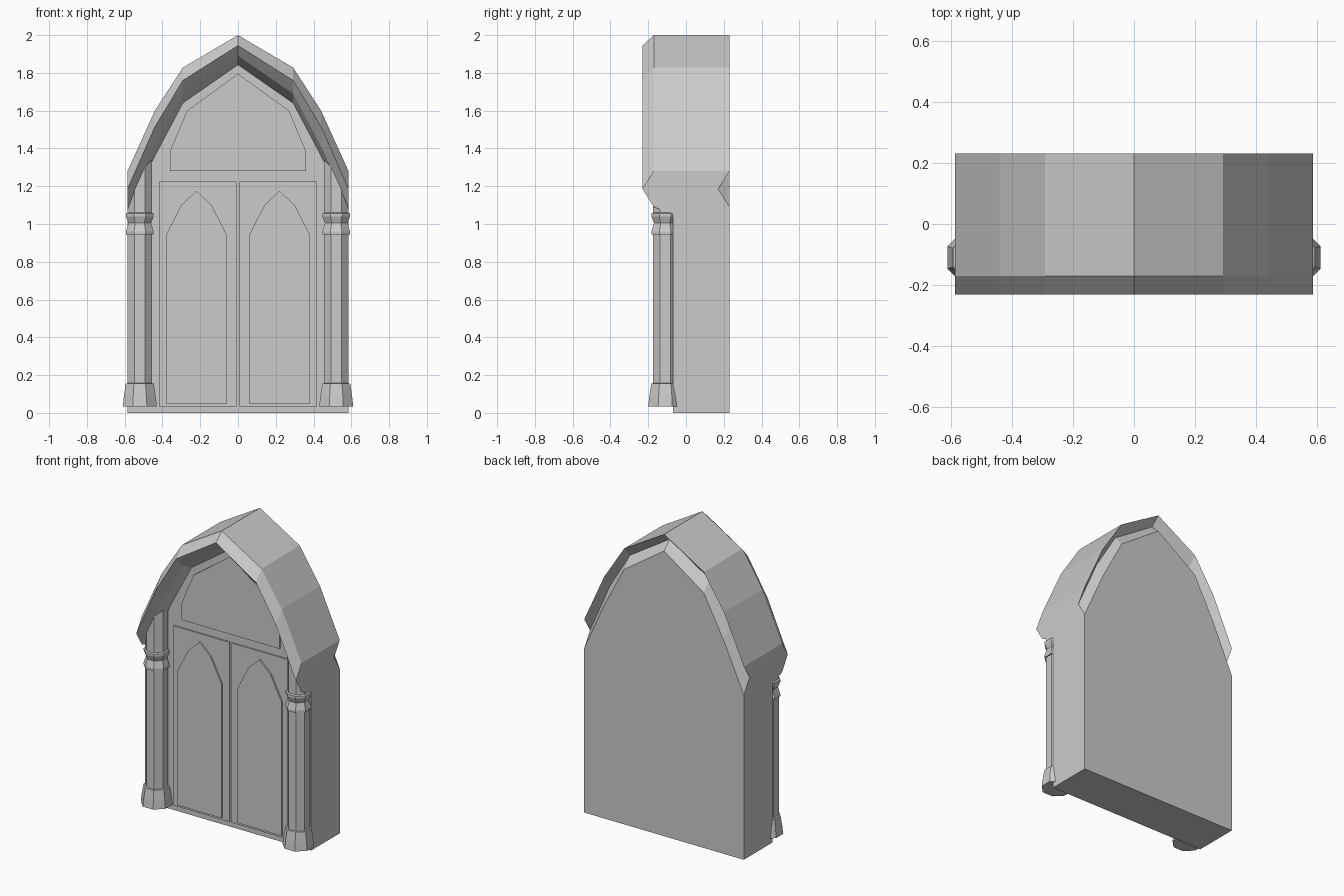
import bpy, bmesh, math

if "Cube" in bpy.data.objects:
    bpy.data.objects.remove(bpy.data.objects["Cube"])


def finish(name, bm):
    bmesh.ops.recalc_face_normals(bm, faces=bm.faces)
    me = bpy.data.meshes.new(name)
    bm.to_mesh(me)
    bm.free()
    ob = bpy.data.objects.new(name, me)
    bpy.context.collection.objects.link(ob)
    return ob


def slab(name, pts, y_front, y_back):
    """Extrude an x-z outline along y."""
    bm = bmesh.new()
    f = [bm.verts.new((x, y_front, z)) for x, z in pts]
    b = [bm.verts.new((x, y_back, z)) for x, z in pts]
    bm.faces.new(f)
    bm.faces.new(b[::-1])
    for i in range(len(pts)):
        j = (i + 1) % len(pts)
        bm.faces.new((f[i], b[i], b[j], f[j]))
    return finish(name, bm)


def mirrored(half):
    """Right half outline, ending on the centre line, to a full arch."""
    return half + [(-x, z) for x, z in half[-2::-1]]


# Wall and bevelled arch hood: arch outlines lofted from front to back
W = 0.585
outer = mirrored([(W, 1.28), (0.44, 1.60), (0.292, 1.828), (0, 2.0)])
ridge = mirrored([(W, 1.185), (0.44, 1.515), (0.292, 1.76), (0, 1.945)])
inner = mirrored([(W, 1.09), (0.44, 1.41), (0.292, 1.69), (0, 1.89)])
soffit = mirrored([(W, 1.05), (0.44, 1.36), (0.292, 1.64), (0, 1.843)])
sections = [(soffit, -0.07), (inner, -0.17), (ridge, -0.23), (outer, -0.17),
            (outer, 0.23), (ridge, 0.17), (inner, 0.23)]
bm = bmesh.new()
rows = [[bm.verts.new((x, y, z)) for x, z in arch] for arch, y in sections]
for a, b in zip(rows, rows[1:]):
    for i in range(len(a) - 1):
        bm.faces.new((a[i], a[i + 1], b[i + 1], b[i]))
fr, fl, br, bl = [bm.verts.new((x, y, 0)) for y in (-0.07, 0.23) for x in (W, -W)]
bm.faces.new(rows[0] + [fl, fr])
bm.faces.new(rows[-1] + [bl, br])
bm.faces.new([r[0] for r in rows] + [br, fr])
bm.faces.new([r[-1] for r in rows] + [bl, fl])
bm.faces.new((fr, fl, bl, br))
finish("arched_wall", bm)

# Panel above the doors
slab("arch_panel", mirrored([(0.36, 1.28), (0.36, 1.385), (0.27, 1.60), (0, 1.795)]),
     -0.08, -0.06)

# Doors with pointed panels
for s, side in ((-1, "left"), (1, "right")):
    slab(side + "_door", [(s * x, z) for x, z in
         ((0.008, 0.035), (0.418, 0.035), (0.418, 1.225), (0.008, 1.225))], -0.08, -0.06)
    lancet = mirrored([(0.162, 0.05), (0.162, 0.94), (0.08, 1.10), (0, 1.175)])
    slab(side + "_door_panel", [(s * 0.22 + x, z) for x, z in lancet], -0.09, -0.07)

# Octagonal columns: (flat-to-centre radius, height)
profile = [(0.09, 0.035), (0.084, 0.09), (0.074, 0.155), (0.065, 0.157), (0.065, 0.945),
           (0.073, 0.945), (0.073, 0.96), (0.06, 1.005), (0.073, 1.04), (0.073, 1.055),
           (0.065, 1.06), (0.065, 1.34)]
for s, side in ((-1, "left"), (1, "right")):
    bm = bmesh.new()
    rings = []
    for k, (r, z) in enumerate(profile):
        ring = []
        for i in range(8):
            t = math.pi * (i + 0.5) / 4
            R = r / math.cos(math.pi / 8)
            x = 0.52 + R * math.cos(t)
            # slope the hidden top so it stays inside the hood
            zz = z - (x - 0.455) if k == len(profile) - 1 else z
            ring.append(bm.verts.new((s * x, -0.11 + R * math.sin(t), zz)))
        rings.append(ring)
    for a, b in zip(rings, rings[1:]):
        for i in range(8):
            j = (i + 1) % 8
            bm.faces.new((a[i], a[j], b[j], b[i]))
    bm.faces.new(rings[0])
    bm.faces.new(rings[-1])
    finish(side + "_column", bm)
